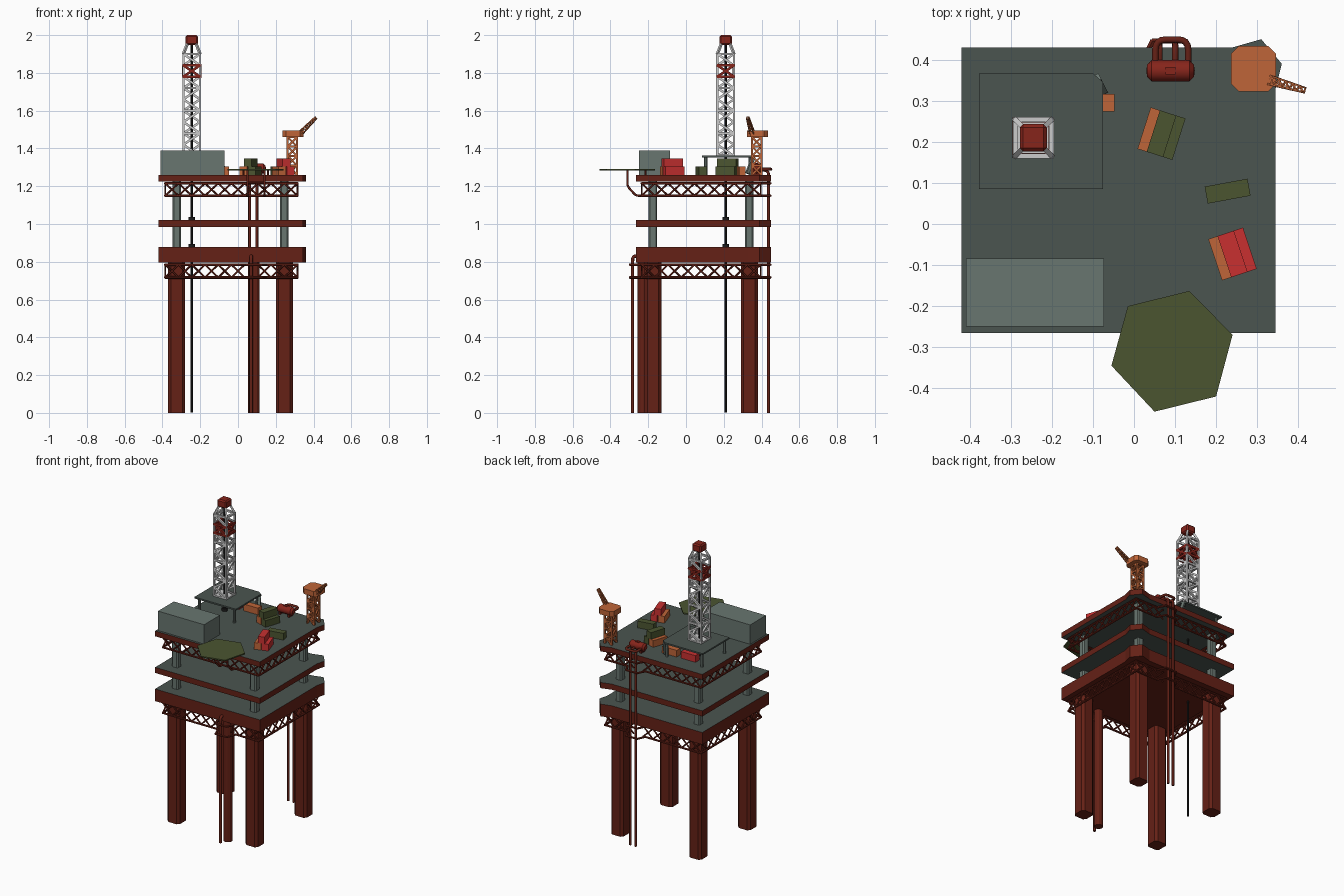
import bpy, bmesh, math
from mathutils import Vector, Matrix

if "Cube" in bpy.data.objects:
    bpy.data.objects.remove(bpy.data.objects["Cube"])

def material(name, rgb):
    m = bpy.data.materials.new(name)
    m.diffuse_color = (*rgb, 1)
    m.use_nodes = True
    m.node_tree.nodes["Principled BSDF"].inputs["Base Color"].default_value = m.diffuse_color
    return m

RUST = material("dark_red", (0.13, 0.015, 0.008))
DECK = material("deck_grey", (0.07, 0.09, 0.08))
HOUSE = material("pale_grey_green", (0.14, 0.18, 0.16))
ORANGE = material("orange", (0.52, 0.13, 0.04))
RED = material("bright_red", (0.58, 0.03, 0.03))
GREEN = material("olive", (0.07, 0.09, 0.03))
CAP = material("signal_red", (0.24, 0.018, 0.011))
BLACK = material("black", (0.012, 0.012, 0.012))

def finish(name, bm, *mats):
    bmesh.ops.recalc_face_normals(bm, faces=bm.faces[:])
    me = bpy.data.meshes.new(name)
    bm.to_mesh(me)
    bm.free()
    for m in mats:
        if m:
            me.materials.append(m)
    ob = bpy.data.objects.new(name, me)
    bpy.context.collection.objects.link(ob)
    return ob

def box(name, c, size, mat, angle=0.0):
    bm = bmesh.new()
    m = Matrix.Translation(c) @ Matrix.Rotation(math.radians(angle), 4, 'Z') @ Matrix.Diagonal((*size, 1))
    bmesh.ops.create_cube(bm, size=1, matrix=m)
    return finish(name, bm, mat)

def prism(name, pts, z0, z1, side, top=None, bottom=None):
    bm = bmesh.new()
    lo = [bm.verts.new((x, y, z0)) for x, y in pts]
    hi = [bm.verts.new((x, y, z1)) for x, y in pts]
    bm.faces.new(hi).material_index = 1
    bm.faces.new(lo[::-1]).material_index = 2
    for i in range(len(pts)):
        j = (i + 1) % len(pts)
        bm.faces.new((lo[i], lo[j], hi[j], hi[i]))
    return finish(name, bm, side, top or side, bottom or side)

def bars(name, segs, r, mat, n=6):
    bm = bmesh.new()
    for a, b in segs:
        a, b = Vector(a), Vector(b)
        m = Matrix.Translation((a + b) / 2) @ (b - a).to_track_quat('Z', 'Y').to_matrix().to_4x4()
        if n == 4:
            m = m @ Matrix.Rotation(math.pi / 4, 4, 'Z')
        bmesh.ops.create_cone(bm, cap_ends=True, segments=n, radius1=r, radius2=r,
                              depth=(b - a).length + r * 0.5, matrix=m)
    return finish(name, bm, mat)

def pipe(name, pts, r, mat, bend=0.025):
    P = [Vector(p) for p in pts]
    path = [P[0]]
    for a, b, c in zip(P, P[1:], P[2:]):       # rounded corners
        s = b + (a - b).normalized() * min(bend, (a - b).length / 2)
        e = b + (c - b).normalized() * min(bend, (c - b).length / 2)
        path += [s * (1 - t) ** 2 + b * 2 * t * (1 - t) + e * t * t for t in (0, .25, .5, .75, 1)]
    path.append(P[-1])
    cu = bpy.data.curves.new(name, 'CURVE')
    cu.dimensions = '3D'
    cu.bevel_depth, cu.bevel_resolution, cu.use_fill_caps = r, 2, True
    sp = cu.splines.new('POLY')
    sp.points.add(len(path) - 1)
    for q, p in zip(sp.points, path):
        q.co = (*p, 1)
    cu.materials.append(mat)
    bpy.context.collection.objects.link(bpy.data.objects.new(name, cu))

def chain(pts):
    return list(zip(pts, pts[1:]))

# Three decks, each with a crane bulge at one corner
outline = [(-.42, -.265), (.345, -.265), (.345, .33), (.36, .39), (.31, .45), (.24, .43), (-.42, .43)]
prism("lower_deck", outline, .797, .877, RUST, DECK, RUST)
prism("middle_deck", outline, .983, 1.02, RUST, DECK, DECK)
prism("upper_deck", outline, 1.225, 1.26, RUST, DECK, DECK)

# Chamfered legs and the slimmer columns between decks
for x, sx in ((-.325, "left"), (.245, "right")):
    for y, sy in ((-.175, "front"), (.335, "back")):
        h, k = .045, .03
        ring = [(h, -k), (h, k), (k, h), (-k, h), (-h, k), (-h, -k), (-k, -h), (k, -h)]
        prism(f"{sy}_{sx}_leg", [(x + a, y + b) for a, b in ring], 0, .8, RUST)
        prism(f"{sy}_{sx}_column", [(x + a * .5, y + b * .5) for a, b in ring], .87, 1.23, HOUSE)

# Perimeter trusses, rails stepping out around the pipes
X0, X1, Y0, Y1 = -.385, .315, -.235, .395
def truss(name, z0, z1, front_bump):
    segs = []
    def side(a, b, n):
        a, b = Vector(a), Vector(b)
        for i in range(n):
            p, q = a.lerp(b, i / n), a.lerp(b, (i + 1) / n)
            if a.y == b.y and .03 < (p.x + q.x) / 2 < .14 and (a.y > 0 or front_bump):
                continue
            segs.extend([((*p, z0), (*q, z1)), ((*p, z1), (*q, z0))])
    for y in (Y0, Y1):
        side((X0, y), (X1, y), 10)
    for x in (X0, X1):
        side((x, Y0), (x, Y1), 9)
    rails = []
    for z in (z0, z1):
        for x in (X0, X1):
            rails.append(((x, Y0, z), (x, Y1, z)))
        for y, yb in ((Y0, -.297), (Y1, .446)):
            if y > 0 or front_bump:
                rails += chain([(X0, y, z), (.02, y, z), (.045, yb, z), (.125, yb, z), (.15, y, z), (X1, y, z)])
            else:
                rails.append(((X0, y, z), (X1, y, z)))
    bars(name + "_braces", segs, .005, RUST)
    bars(name + "_rails", rails, .007, RUST)
truss("lower_truss", .717, .785, True)
truss("upper_truss", 1.15, 1.215, False)

# Helipad and its brackets
pad = [(-.055, -.345), (.05, -.457), (.2, -.42), (.24, -.27), (.135, -.163), (-.015, -.2)]
prism("helipad", pad, 1.284, 1.292, GREEN)
for x in (.05, .14):
    pipe("helipad_bracket", [(x, Y0, 1.15), (x, -.265, 1.15), (x, -.31, 1.2), (x, -.31, 1.286)], .006, RUST, .015)
bars("helipad_crossbar", [((.05, -.31, 1.22), (.14, -.31, 1.22))], .006, RUST)
bars("helipad_posts", [((x, -.215, 1.26), (x, -.215, 1.286)) for x in (.03, .16)], .006, RUST)

# Living quarters
box("quarters", (-.241, -.167, 1.323), (.337, .165, .13), HOUSE)

# Drill floor on posts, with a small chute at its corner
prism("drill_floor", [(-.378, .085), (-.075, .085), (-.075, .345), (-.1, .367), (-.378, .367)], 1.352, 1.362, DECK)
bars("drill_floor_posts", [((x, y, 1.255), (x, y, 1.355)) for x in (-.355, -.1) for y in (.105, .34)],
     .009, HOUSE, 8)
bars("corner_chute", [((-.09, .355, 1.35), (-.075, .325, 1.27))], .012, HOUSE, 4)

# Derrick lattice
cx, cy, H = -.245, .21, .044
def corners(h, z):
    return [(cx + a * h, cy + b * h, z) for a, b in ((-1, -1), (1, -1), (1, 1), (-1, 1))]
frame, band = [], []
for i in range(9):
    lo, hi = corners(H, 1.36 + .06 * i), corners(H, 1.42 + .06 * i)
    for k in range(4):
        j = (k + 1) % 4
        frame.append((lo[k], hi[k]))
        if i == 7:
            band += [(lo[k], hi[j]), (lo[j], hi[k]), (lo[k], lo[j]), (hi[k], hi[j])]
        else:
            frame.append((lo[k], hi[j]) if i % 2 else (lo[j], hi[k]))
            if i % 2 == 0:
                frame.append((lo[k], lo[j]))
lo, hi = corners(H, 1.9), corners(.025, 1.95)
for k in range(4):
    frame += [(lo[k], hi[k]), (lo[k], lo[(k + 1) % 4])]
bars("derrick_lattice", frame, .0085, None, 4)
bars("derrick_band", band, .0095, CAP, 4)
box("derrick_base", (cx, cy, 1.365), (.1, .1, .012), None)
bm = bmesh.new()
bmesh.ops.create_cube(bm, size=1, matrix=Matrix.Translation((cx, cy, 1.974)) @ Matrix.Diagonal((.066, .066, .052, 1)))
bmesh.ops.bevel(bm, geom=bm.edges[:], offset=.008, segments=1, affect='EDGES')
finish("derrick_crown", bm, CAP)

# Drill string with collars on the decks
bars("drill_string", [((cx, cy, .003), (cx, cy, 1.96))], .006, BLACK, 10)
for z in (.88, 1.022, 1.265):
    bars("drill_collar", [((cx, cy, z), (cx, cy, z + .01))], .018, BLACK, 12)

# Containers: singles and pyramid stacks
L, W, T = .106, .042, .044
def container(name, x, y, level, mat, angle):
    box(name, (x, y, 1.26 + T * (level + .5)), (L, W, T), mat, angle)
container("orange_container", -.1, .295, 0, ORANGE, 0)
container("red_container", -.235, .292, 0, RED, 0)
container("green_container", .228, .08, 0, GREEN, 10.5)
def stack(name, x, y, angle, mat):
    a = math.radians(angle - 90)
    dx, dy = math.cos(a) * .0235, math.sin(a) * .0235
    container(name + "_left", x - dx, y - dy, 0, ORANGE, angle)
    container(name + "_right", x + dx, y + dy, 0, mat, angle)
    container(name + "_top", x, y, 1, mat, angle)
stack("green_stack", .067, .22, 72.4, GREEN)
stack("red_stack", .24, -.073, 108.4, RED)

# Pressure tank with saddles and a pipe loop
bm = bmesh.new()
prof = [(-.059, 0), (-.057, .015), (-.046, .026), (.046, .026), (.057, .015), (.059, 0)]
vs = [bm.verts.new((.089 + u, .373, 1.294 + r)) for u, r in prof]
bmesh.ops.spin(bm, geom=vs + [bm.edges.new(e) for e in chain(vs)], cent=(.089, .373, 1.294),
               axis=(1, 0, 0), angle=math.tau, steps=16)
bmesh.ops.remove_doubles(bm, verts=bm.verts[:], dist=.0005)
tank = finish("tank", bm, CAP)
bpy.context.view_layer.objects.active = tank
tank.select_set(True)
bpy.ops.object.shade_smooth_by_angle(angle=math.radians(35))
for x in (.055, .123):
    box("tank_saddle", (x, .373, 1.267), (.012, .045, .02), RUST)
box("tank_hatch", (.089, .373, 1.319), (.024, .018, .008), CAP)
pipe("tank_loop", [(.052, .38, 1.29), (.052, .449, 1.29), (.132, .449, 1.29), (.132, .38, 1.29)], .008, RUST)

# Export pipes down the back
for x in (.062, .1):
    pipe("back_pipe", [(x, .385, 1.285), (x, .437, 1.285), (x, .437, 0)], .008, RUST)

# Front risers
bars("main_riser", [((.087, -.228, .007), (.087, -.228, .8))], .028, RUST, 12)
pipe("front_pipe", [(.07, -.283, 0), (.07, -.283, .83), (.07, -.25, .83)], .009, RUST)

# Crane: lattice pedestal, cab and boom
kx, ky, s = .288, .374, .025
ring = lambda z: [(kx + a * s, ky + b * s, z) for a, b in ((-1, -1), (1, -1), (1, 1), (-1, 1))]
segs = []
for i in range(4):
    lo, hi = ring(1.26 + .05 * i), ring(1.31 + .05 * i)
    for k in range(4):
        j = (k + 1) % 4
        segs += [(lo[k], hi[k]), (hi[k], hi[j]), (lo[k], hi[j]) if i % 2 else (lo[j], hi[k])]
bars("crane_pedestal", segs, .007, ORANGE, 4)
a, b = .055, .036
cab = [(a, -b), (a, b), (b, a), (-b, a), (-a, b), (-a, -b), (-b, -a), (b, -a)]
prism("crane_cab", [(.291 + x, .378 + y) for x, y in cab], 1.46, 1.495, ORANGE)
root, tip = Vector((.325, .352, 1.475)), Vector((.412, .327, 1.562))
d = (tip - root).normalized()
u = d.cross(Vector((0, 0, 1))).normalized()
v = u.cross(d)
at = lambda t, k: root.lerp(tip, t) + (u * (-1, 1, 1, -1)[k] + v * (-1, -1, 1, 1)[k]) * (.011 - .005 * t)
segs = [(at(0, k), at(1, k)) for k in range(4)]
for i in range(5):
    for k in range(4):
        j = (k + 1) % 4
        segs += [(at(i / 5, k), at((i + 1) / 5, j)), (at((i + 1) / 5, k), at((i + 1) / 5, j))]
bars("crane_boom", segs, .003, ORANGE, 4)
